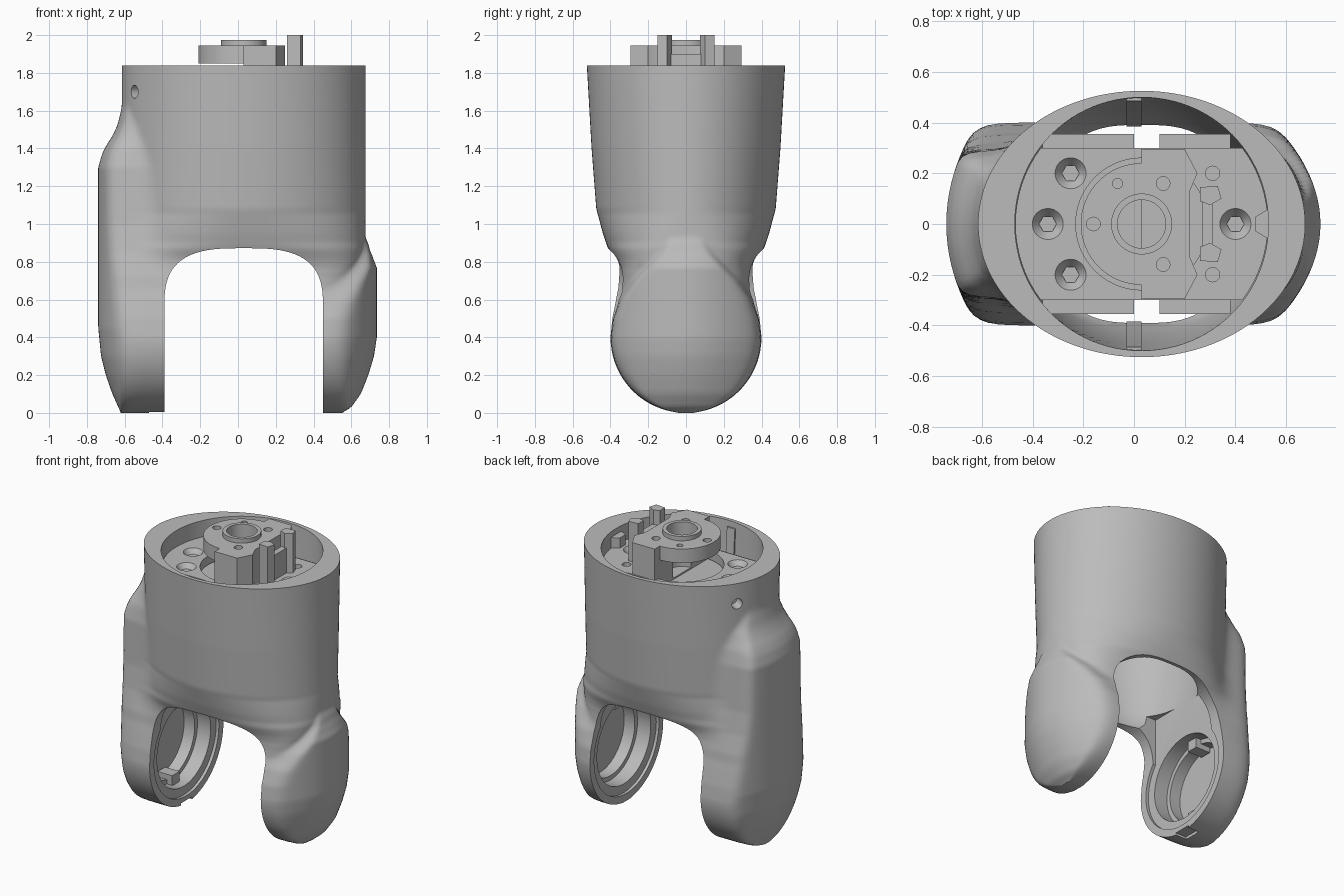
import bpy, bmesh, math
from mathutils import Vector

cube = bpy.data.objects.get("Cube")
if cube:
    bpy.data.objects.remove(cube, do_unlink=True)

grey = bpy.data.materials.new("plain_grey")
grey.use_nodes = True
tone = (0.5, 0.5, 0.5, 1)
grey.diffuse_color = tone
grey.node_tree.nodes["Principled BSDF"].inputs["Base Color"].default_value = tone

CX = 0.03      # centre line of the shell
TOP = 1.84     # rim height
AXLE = 0.4     # height and radius of the fork ends


def loft(name, rings):
    """Skin a list of equal rings and close both ends."""
    bm = bmesh.new()
    loops = [[bm.verts.new(p) for p in ring] for ring in rings]
    count = len(loops[0])
    for low, high in zip(loops, loops[1:]):
        for i in range(count):
            j = (i + 1) % count
            bm.faces.new((low[i], low[j], high[j], high[i]))
    bm.faces.new(loops[0][::-1])
    bm.faces.new(loops[-1])
    bmesh.ops.recalc_face_normals(bm, faces=bm.faces[:])
    mesh = bpy.data.meshes.new(name)
    bm.to_mesh(mesh)
    bm.free()
    mesh.materials.append(grey)
    obj = bpy.data.objects.new(name, mesh)
    bpy.context.collection.objects.link(obj)
    return obj


def prism(name, outline, z0, z1):
    return loft(name, [[(x, y, z) for x, y in outline] for z in (z0, z1)])


def box(name, xs, ys, zs):
    (a, b), (c, d) = xs, ys
    return prism(name, [(a, c), (b, c), (b, d), (a, d)], *zs)


def rod(name, start, end, r0, r1=None, sides=64):
    """Cylinder or cone between two points."""
    start, end = Vector(start), Vector(end)
    turn = (end - start).to_track_quat('Z', 'Y')
    rings = []
    for base, r in ((start, r0), (end, r0 if r1 is None else r1)):
        rings.append([base + turn @ Vector((r * math.cos(t), r * math.sin(t), 0))
                      for t in (math.tau * i / sides for i in range(sides))])
    return loft(name, rings)


def cut(target, cutter):
    cutter.hide_render = True
    mod = target.modifiers.new("cut", 'BOOLEAN')
    mod.operation = 'DIFFERENCE'
    mod.solver = 'EXACT'
    mod.object = cutter
    bpy.context.view_layer.objects.active = target
    bpy.ops.object.modifier_apply(modifier=mod.name)
    bpy.data.objects.remove(cutter, do_unlink=True)


def lookup(table, z):
    if z <= table[0][0]:
        return table[0][1]
    for (z0, a), (z1, b) in zip(table, table[1:]):
        if z <= z1:
            return a + (b - a) * (z - z0) / (z1 - z0)
    return table[-1][1]


def reach(c, s, a, b, n):
    """Distance to a superellipse along a direction."""
    return ((abs(c) / a) ** n + (abs(s) / b) ** n) ** (-1 / n)


def arm_reach(c, s, far, width, bulge, p=18):
    """Distance to a slab whose outer end is a parabola."""
    c, s = abs(c), abs(s) + 1e-4
    q = bulge * (s / AXLE) ** 2
    end = (math.sqrt(c * c + 4 * q * far) - c) / (2 * q)
    return (end ** -p + (s / width) ** p) ** (-1 / p)


def blend(a, b, k):
    h = max(k - abs(a - b), 0)
    return max(a, b) + h * h / (4 * k)


# Height tables for the shell and the two fork arms
SHELL_Y = [(.4, .4), (.5, .39), (.6, .37), (.66, .357), (.72, .352), (.77, .36), (.82, .383),
           (.87, .413), (.95, .44), (1.08, .475), (1.4, .5), (TOP, .525)]
SHELL_X = [(.4, .52), (.55, .53), (.65, .555), (.8, .63), (.88, .645)]
SHELL_N = [(.6, 5), (.72, 4.2), (.8, 3.1), (.9, 2.4), (1.06, 2)]
LONG_X = [(0, .62), (.1, .665), (.2, .7), (.3, .725), (.45, .74), (1.3, .74), (1.37, .72),
          (1.42, .695), (1.46, .667), (1.52, .625), (1.58, .59), (1.66, .52)]
LONG_Y = [(.4, .4), (.5, .39), (.6, .37), (.66, .357), (.72, .35), (.85, .32), (1, .3),
          (1.3, .29), (1.4, .27), (1.5, .23), (1.6, .17), (1.7, .1)]
SHORT_X = [(0, .55), (.03, .6), (.1, .65), (.2, .69), (.3, .72), (.4, .735),
           (.77, .735), (.83, .71), (.9, .66), (1, .5)]
SHORT_Y = [(.4, .4), (.5, .388), (.6, .35), (.7, .28), (.78, .2), (.85, .13), (.95, .06)]

# Outer shell with both arms blended in
levels = [AXLE - AXLE * math.cos(0.1 + i * (math.pi / 2 - 0.1) / 18) for i in range(18)]
levels += [AXLE + (TOP - AXLE) * i / 90 for i in range(91)]
rings = []
for z in levels:
    disc = math.sqrt(AXLE ** 2 - (z - AXLE) ** 2) / AXLE if z < AXLE else 1
    shell_y = lookup(SHELL_Y, z) * disc
    soft = min(max((z - AXLE) / 0.5, 0), 1)
    ring = []
    for i in range(160):
        t = math.tau * (i + 0.5) / 160
        d = Vector((0.7 * math.cos(t), max(shell_y, AXLE * disc) * math.sin(t))).normalized()
        if d.x < 0:
            arm = arm_reach(d.x, d.y, lookup(LONG_X, z) + CX, lookup(LONG_Y, z) * disc, 0.12)
        else:
            arm = arm_reach(d.x, d.y, lookup(SHORT_X, z) - CX, lookup(SHORT_Y, z) * disc, 0.185)
        body = reach(d.x, d.y, lookup(SHELL_X, z), shell_y, lookup(SHELL_N, z))
        r = blend(body, arm, 0.004 + 0.076 * soft)
        ring.append((CX + r * d.x, r * d.y, z))
    rings.append(ring)
rings[0] = [(x, y, 0) for x, y, z in rings[0]]
shell = loft("fork_shell", rings)

# Arch between the arms
arch = [(CX - 0.42, -0.2)]
for i in range(41):
    t = math.pi * (1 - i / 40)
    c, s = math.cos(t), max(math.sin(t), 0)
    arch.append((CX + 0.42 * math.copysign(abs(c) ** (2 / 3), c), 0.55 + 0.322 * s ** (2 / 3)))
arch.append((CX + 0.42, -0.2))
cut(shell, loft("arch_cutter", [[(x, y, z) for x, z in arch] for y in (-1, 1)]))

# Hollow interior, open at the rim and into the arch
hollow = [(.75, .37, .3, 2.7), (.87, .43, .39, 2.7), (.95, .45, .415, 2.5),
          (1.08, .48, .445, 2.3), (1.4, .5, .473, 2.2), (1.9, .5, .503, 2)]
rings = []
for z, a, b, n in hollow:
    ring = []
    for i in range(96):
        c, s = math.cos(math.tau * i / 96), math.sin(math.tau * i / 96)
        r = reach(c, s, a, b, n)
        ring.append((CX + r * c, r * s, z))
    rings.append(ring)
cut(shell, loft("hollow_cutter", rings))

# Recess and stepped bearing bores on the inner faces of the arms
for side in (-1, 1):
    face = CX + side * 0.42
    for depth, r in ((0.02, 0.35), (0.12, 0.29), (0.2, 0.26)):
        cut(shell, rod("bore_cutter", (CX, 0, AXLE), (face + side * depth, 0, AXLE), r))
    cut(shell, box("recess_cutter", sorted((CX, face + side * 0.02)), (-0.28, 0.28), (AXLE, 0.93)))
    # Side screw holes near the rim
    spot = Vector((-0.55, side * 0.23, 1.7))
    out = Vector((-0.86, side * 0.51, 0)) * 0.08
    cut(shell, rod("screw_hole_cutter", spot - out, spot + out, 0.035, sides=24))
cut(shell, box("notch_cutter", (-0.47, -0.35), (-0.06, 0.06), (-0.1, 0.02)))

parts = [shell]

# Bearing key pads inside the arms
for z in (0.11, 0.62):
    parts.append(box("long_arm_key", (-0.58, -0.47), (-0.04, 0.04), (z, z + 0.07)))
parts.append(box("short_arm_key", (0.51, 0.62), (-0.04, 0.04), (0.62, 0.69)))

# Mounting plate with countersunk screws
edge = math.asin(0.6)
plate_outline = []
for start in (0, math.pi):
    plate_outline += [(CX + 0.498 * math.cos(t), 0.498 * math.sin(t))
                      for t in (start - edge + 2 * edge * i / 16 for i in range(17))]
plate = prism("mounting_plate", plate_outline, 1.67, 1.73)
cut(plate, rod("plate_hole_cutter", (CX, 0, 1.5), (CX, 0, 1.9), 0.26))
for x, y in ((-0.34, 0), (-0.25, 0.2), (-0.25, -0.2), (0.4, 0)):
    cut(plate, rod("countersink_cutter", (x, y, 1.69), (x, y, 1.735), 0.03, 0.065, 32))
    parts.append(rod("screw_head", (x, y, 1.66), (x, y, 1.7), 0.035, sides=6))
for y in (-0.2, 0.2):
    cut(plate, rod("pin_hole_cutter", (0.31, y, 1.69), (0.31, y, 1.8), 0.028, sides=24))
parts.append(plate)

# Drive housing and side flanges under the plate
parts.append(rod("drive_housing", (CX, 0, 1.45), (CX, 0, 1.66), 0.28))
for side in (-1, 1):
    ys = sorted((side * 0.29, side * 0.355))
    parts.append(box("long_flange", (-0.36, 0), ys, (1.45, 1.7)))
    parts.append(box("short_flange", (0.1, 0.38), ys, (1.45, 1.7)))
    # Rib following the sloping wall
    parts.append(loft("wall_rib", [
        [(x, side * y, z) for x, y in ((-0.03, a), (0.03, a), (0.03, b), (-0.03, b))]
        for z, a, b in ((0.9, 0.385, 0.41), (1.08, 0.43, 0.46), (1.8, 0.485, 0.51))]))
    # Upright posts beside the hub
    post = [(0.26, 0.09), (0.3, 0.075), (0.345, 0.1), (0.33, 0.15), (0.26, 0.145)]
    parts.append(prism("hub_post", [(x, side * y) for x, y in post], 1.7, 2))
parts.append(box("post_bridge", (0.27, 0.31), (-0.1, 0.1), (1.7, 1.9)))
key = [(0.48, 0.03), (0.54, 0.065), (0.54, -0.065), (0.48, -0.03)]
parts.append(prism("rim_key", key, 1.7, 1.8))

# Output hub: half disc in front of a solid block
arc = [(CX + 0.24 * math.cos(t), 0.24 * math.sin(t))
       for t in (math.pi * (0.5 + i / 32) for i in range(33))]
hub = prism("hub_disc", arc, 1.85, 1.945)
flank = [(CX, 0.295), (0.2, 0.295), (0.25, 0.2), (0.22, 0.13)]
block = prism("hub_block", flank + [(x, -y) for x, y in reversed(flank)], 1.655, 1.945)
collar = rod("hub_collar", (CX, 0, 1.9), (CX, 0, 1.975), 0.12)
for part in (hub, block, collar):
    cut(part, rod("hub_bore_cutter", (CX, 0, 1.67), (CX, 0, 2.1), 0.095))
for target, x, y, r in ((hub, -0.16, 0, 0.027), (hub, -0.065, 0.16, 0.02),
                        (block, 0.115, 0.16, 0.027), (block, 0.115, -0.16, 0.027)):
    cut(target, rod("hub_hole_cutter", (x, y, 1.8), (x, y, 2), r, sides=16))
parts += [hub, block, collar]

# Smooth the round surfaces, keep edges crisp
bpy.ops.object.select_all(action='DESELECT')
for part in parts:
    part.select_set(True)
bpy.context.view_layer.objects.active = shell
bpy.ops.object.shade_smooth_by_angle(angle=math.radians(35))
